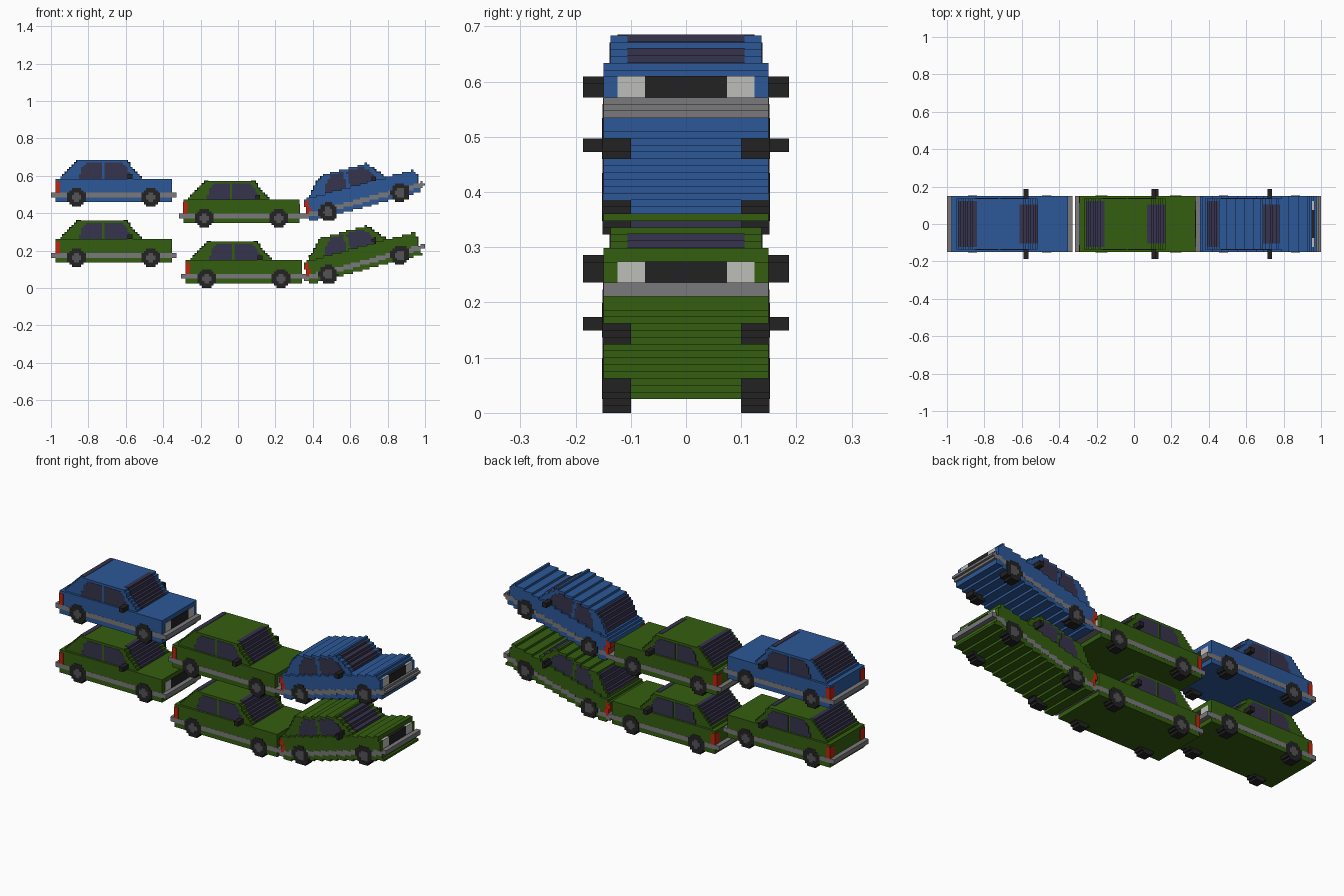
import bpy, bmesh, math

if "Cube" in bpy.data.objects:
    bpy.data.objects.remove(bpy.data.objects["Cube"], do_unlink=True)

U = 2 / 161            # edge of one block
MID = (27, 5)          # car middle, in blocks


def material(name, rgb):
    lin = [(c / 255 / 12.92) if c < 11 else ((c / 255 + 0.055) / 1.055) ** 2.4 for c in rgb]
    m = bpy.data.materials.new(name)
    m.use_nodes = True
    m.diffuse_color = (*lin, 1)
    m.node_tree.nodes["Principled BSDF"].inputs["Base Color"].default_value = (*lin, 1)
    return m


BLUE = material("blue paint", (44, 88, 152))
GREEN = material("green paint", (52, 94, 16))
GREY = material("bumper grey", (122, 121, 123))
BLACK = material("tyre black", (34, 34, 34))
HUB = material("hub grey", (84, 84, 86))
GLASS = material("dark glass", (54, 51, 76))
RED = material("tail red", (190, 38, 14))
LAMP = material("lamp white", (190, 190, 186))


def inside(poly, x, z):
    """True if the point lies in a convex counter-clockwise polygon."""
    return all((b[0] - a[0]) * (z - a[1]) - (b[1] - a[1]) * (x - a[0]) >= 0
               for a, b in zip(poly, poly[1:] + poly[:1]))


def block_part(name, poly, spans, mat, pivot, tilt, shift=(0, 0)):
    """Turn a side profile into blocks on the grid and extrude it over each y span."""
    c, s = math.cos(tilt), math.sin(tilt)
    wx = [pivot[0] + (p[0] - MID[0]) * c - (p[1] - MID[1]) * s for p in poly]
    wz = [pivot[1] + (p[0] - MID[0]) * s + (p[1] - MID[1]) * c for p in poly]
    cells = set()
    for i in range(math.floor(min(wx)), math.ceil(max(wx))):
        for k in range(math.floor(min(wz)), math.ceil(max(wz))):
            dx, dz = i + 0.5 - pivot[0], k + 0.5 - pivot[1]
            if inside(poly, MID[0] + dx * c + dz * s, MID[1] - dx * s + dz * c):
                cells.add((i, k))
    bm = bmesh.new()
    for y0, y1 in spans:
        verts = {}

        def v(p, y):
            if (p, y) not in verts:
                verts[p, y] = bm.verts.new(((p[0] + shift[0]) * U - 1, y * U, (p[1] + shift[1]) * U))
            return verts[p, y]

        for i, k in cells:
            q = [(i, k), (i + 1, k), (i + 1, k + 1), (i, k + 1)]
            bm.faces.new([v(p, y0) for p in q])
            bm.faces.new([v(p, y1) for p in reversed(q)])
            for n, (di, dk) in enumerate([(0, -1), (1, 0), (0, 1), (-1, 0)]):
                if (i + di, k + dk) not in cells:
                    a, b = q[n], q[(n + 1) % 4]
                    bm.faces.new([v(b, y0), v(a, y0), v(a, y1), v(b, y1)])
    bmesh.ops.dissolve_limit(bm, angle_limit=0.01, verts=bm.verts[:], edges=bm.edges[:])
    me = bpy.data.meshes.new(name)
    bm.to_mesh(me)
    bm.free()
    me.materials.append(mat)
    bpy.context.collection.objects.link(bpy.data.objects.new(name, me))


def box(x0, x1, z0, z1):
    return [(x0, z0), (x1, z0), (x1, z1), (x0, z1)]


def disc(x, z, r):
    return [(x + r * math.cos(t * math.pi / 8), z + r * math.sin(t * math.pi / 8)) for t in range(16)]


def both(a, b):
    return [(a, b), (-b, -a)]


def car(prefix, paint, pivot, tilt=0.0):
    def part(name, poly, spans, mat, shift=(0, 0)):
        block_part(prefix + "_" + name, poly, spans, mat, pivot, tilt, shift)

    # Painted shell
    part("body", [(2, 2), (52, 2), (52, 11), (51, 12), (2, 12)], [(-12, 12)], paint)
    part("cabin", [(3.8, 12), (39.2, 12), (32.2, 20), (11.8, 20)], [(-11, 11)], paint)
    # Bumpers joined by the side strips
    part("bumper_strip", box(0, 54, 4, 6), [(-12.06, 12.06)], GREY)
    # Glass
    part("windscreen", [(37, 12.3), (38.9375, 12.3), (32.6375, 19.5), (30.7, 19.5)],
         [(-8.5, 8.5)], GLASS, (0.15, 0.15))
    part("rear_window", [(5, 13.2), (7, 13.2), (13.3, 19.5), (11.3, 19.5)],
         [(-10, 10)], GLASS, (-0.15, 0.15))
    part("rear_side_windows", [(12, 12), (21.5, 12), (21.5, 19), (16, 19), (13, 16)],
         both(10.5, 11.15), GLASS)
    part("front_side_windows", [(23, 12), (34.2, 12), (33.4, 16), (30, 19), (23, 19)],
         both(10.5, 11.15), GLASS)
    # Lights and grille
    part("tail_lights", box(2, 4, 6, 11), both(9, 12.12), RED, (-0.15, -0.08))
    part("headlights", box(50.5, 52, 6, 9.6), both(6, 10), LAMP, (0.15, 0.08))
    part("grille", box(50.5, 52, 6, 9.6), [(-6, 6)], BLACK, (0.15, 0.08))
    # Mirrors
    part("mirrors", box(33, 35, 12, 14), both(10.8, 15), BLACK)
    # Wheels
    for end, x in (("rear", 11), ("front", 43)):
        part(end + "_wheels", disc(x, 4, 4.15), both(8, 12.14), BLACK)
        part(end + "_hubs", disc(x, 4, 2.1), both(11, 12.24), HUB)


# Level cars: stacked in two columns
for label, paint, x, z in (("left_top_car", BLUE, 0, 35), ("left_low_car", GREEN, 0, 9),
                           ("middle_top_car", GREEN, 55, 26), ("middle_low_car", GREEN, 56, 0)):
    car(label, paint, (x + MID[0], z + MID[1]))

# Nose-up cars
for label, paint, z in (("tilted_top_car", BLUE, 37.8), ("tilted_low_car", GREEN, 10.9)):
    car(label, paint, (134.6, z), math.radians(15))
